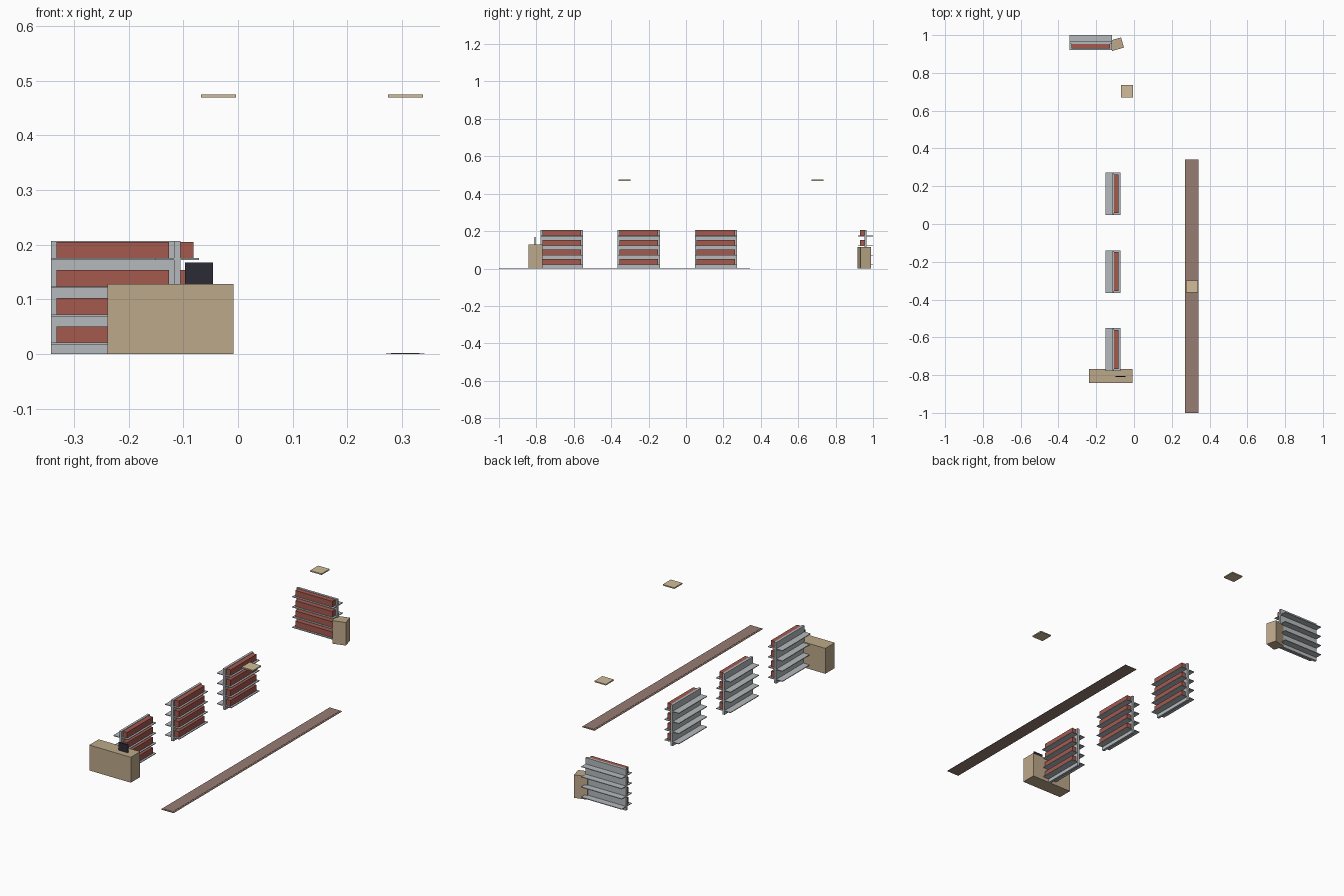
import bpy
from mathutils import Matrix, Vector

cube = bpy.data.objects.get("Cube")
if cube:
    bpy.data.objects.remove(cube, do_unlink=True)


def material(name, srgb):
    """Flat colour given as sRGB, stored as linear."""
    col = [(c / 12.92 if c <= 0.04045 else ((c + 0.055) / 1.055) ** 2.4) for c in srgb] + [1]
    m = bpy.data.materials.new(name)
    m.use_nodes = True
    m.diffuse_color = col
    m.node_tree.nodes["Principled BSDF"].inputs["Base Color"].default_value = col
    return m


GREY = material("shelf grey", (0.71, 0.73, 0.74))
RED = material("stock red", (0.64, 0.35, 0.31))
TAN = material("counter tan", (0.74, 0.66, 0.54))
PALE = material("panel pale tan", (0.82, 0.74, 0.60))
BROWN = material("mat brown", (0.59, 0.49, 0.45))
DARK = material("screen dark", (0.17, 0.17, 0.21))


def box(name, lo, hi, mat, frame=Matrix()):
    """Box between two corners, placed in a frame."""
    lo, hi = Vector(lo), Vector(hi)
    bpy.ops.mesh.primitive_cube_add(size=1)
    ob = bpy.context.object
    ob.name = name
    size = hi - lo
    ob.data.transform(Matrix.Translation((lo + hi) / 2) @ Matrix.Diagonal((*size, 1)))
    ob.matrix_world = frame
    ob.data.materials.append(mat)
    return ob


def shelf_unit(name, x, y, angle=0):
    """Upright panel, boards through both sides, stock on the local +x side."""
    frame = Matrix.Translation((x, y, 0)) @ Matrix.Rotation(angle, 4, "Z")
    half = 0.113
    box(name + "_panel", (-0.006, -half, 0), (0.006, half, 0.207), GREY, frame)
    for i in range(4):
        top = 0.0215 + i * 0.0513
        box(f"{name}_board_{i}", (-0.04, -half, top - 0.0035), (0.04, half, top), GREY, frame)
        box(f"{name}_stock_{i}", (0.006, -0.103, top), (0.03, 0.103, top + 0.0295), RED, frame)


# Row of aisle shelves and one against the back
for i in range(3):
    shelf_unit(f"aisle_shelf_{i}", -0.111, -0.664 + i * 0.412)
shelf_unit("back_shelf", -0.229, 0.96, -1.5708)

# Counter with its screen
box("counter", (-0.239, -0.842, 0), (-0.008, -0.767, 0.128), TAN)
box("screen", (-0.097, -0.811, 0.128), (-0.046, -0.805, 0.168), DARK)

# Turned cabinet beside the back shelf
turned = Matrix.Translation((-0.092, 0.952, 0)) @ Matrix.Rotation(0.28, 4, "Z")
box("cabinet", (-0.0325, -0.028, 0), (0.0325, 0.028, 0.116), TAN, turned)

# Long floor mat with a raised centre
box("mat_base", (0.271, -1, 0), (0.341, 0.342, 0.0015), BROWN)
box("mat_centre", (0.28, -0.991, 0.0015), (0.332, 0.333, 0.0025), BROWN)

# Overhead panels
for i, (x, y) in enumerate([(-0.036, 0.703), (0.306, -0.33)]):
    box(f"ceiling_panel_{i}", (x - 0.032, y - 0.032, 0.469), (x + 0.032, y + 0.032, 0.475), PALE)
